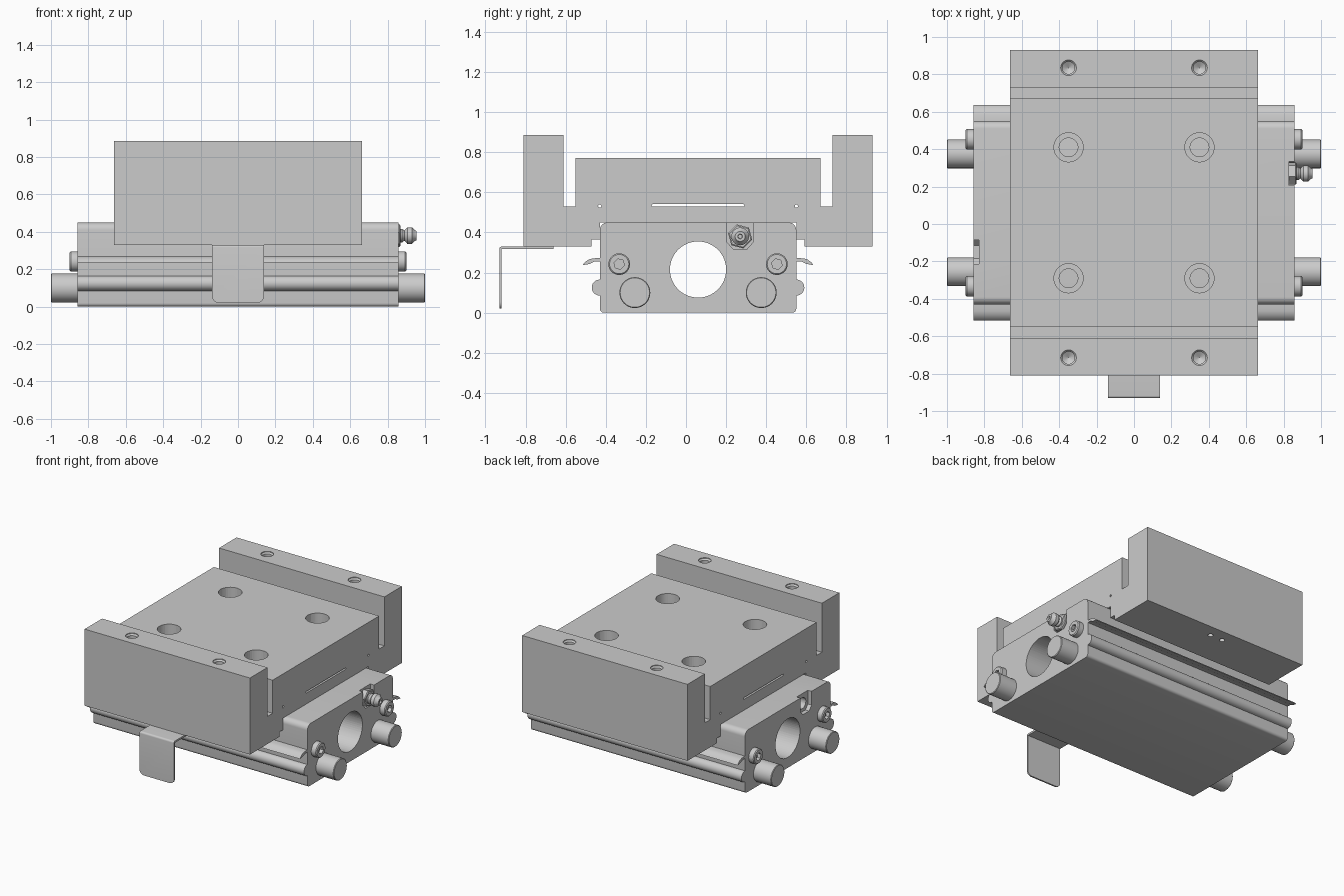
import bpy, bmesh, math
from mathutils import Vector

if "Cube" in bpy.data.objects:
    bpy.data.objects.remove(bpy.data.objects["Cube"])

CY = 0.06                      # symmetry plane of the slide in y
END, HALF = 0.858, 0.663       # half lengths of base body and carriage


def mir(y):
    return 2 * CY - y


def prism(bm, pts, x0, x1):
    """Extrude a (y, z) outline along x."""
    a = [bm.verts.new((x0, y, z)) for y, z in pts]
    b = [bm.verts.new((x1, y, z)) for y, z in pts]
    bm.faces.new(a)
    bm.faces.new(b[::-1])
    for i in range(len(pts)):
        j = (i + 1) % len(pts)
        bm.faces.new((a[i], b[i], b[j], a[j]))


def lathe(bm, prof, origin, axis, n=32):
    """Revolve (radius, distance) points around an axis, capped at both ends."""
    axis = Vector(axis)
    u = axis.orthogonal().normalized()
    v = axis.cross(u)
    rings = []
    for r, t in prof:
        rings.append([bm.verts.new(Vector(origin) + axis * t + r * (
            u * math.cos(2 * math.pi * k / n) + v * math.sin(2 * math.pi * k / n)))
            for k in range(n)])
    bm.faces.new(rings[0])
    bm.faces.new(rings[-1][::-1])
    for p, q in zip(rings, rings[1:]):
        for k in range(n):
            j = (k + 1) % n
            bm.faces.new((p[k], p[j], q[j], q[k]))


def finish(name, bm, smooth=True):
    bmesh.ops.recalc_face_normals(bm, faces=bm.faces)
    me = bpy.data.meshes.new(name)
    bm.to_mesh(me)
    bm.free()
    ob = bpy.data.objects.new(name, me)
    bpy.context.collection.objects.link(ob)
    bpy.ops.object.select_all(action='DESELECT')
    ob.select_set(True)
    bpy.context.view_layer.objects.active = ob
    if smooth:
        bpy.ops.object.shade_smooth_by_angle(angle=math.radians(30))
    return ob


def cut(ob, bm):
    """Subtract the cutter mesh from the object."""
    cutter = finish("cutter", bm, False)
    cutter.hide_render = True
    mod = ob.modifiers.new("cut", 'BOOLEAN')
    mod.operation, mod.solver, mod.object = 'DIFFERENCE', 'EXACT', cutter
    bpy.context.view_layer.objects.active = ob
    bpy.ops.object.modifier_apply(modifier=mod.name)
    bpy.data.objects.remove(cutter)
    bpy.ops.object.select_all(action='DESELECT')
    ob.select_set(True)
    bpy.ops.object.shade_smooth_by_angle(angle=math.radians(30))


def arc(cy, cz, r, a0, a1, n=8):
    return [(cy + r * math.cos(math.radians(a0 + (a1 - a0) * k / n)),
             cz + r * math.sin(math.radians(a0 + (a1 - a0) * k / n))) for k in range(n + 1)]


# Carriage: stepped U profile, right half mirrored to the left
half = [(0.55, 0.45), (0.55, 0.365), (0.59, 0.365), (0.59, 0.33), (0.93, 0.33), (0.93, 0.885),
        (0.73, 0.885), (0.73, 0.53), (0.67, 0.53), (0.67, 0.77)]
bm = bmesh.new()
prism(bm, half + [(mir(y), z) for y, z in reversed(half)], -HALF, HALF)
carriage = finish("carriage", bm)

bm = bmesh.new()
for x in (-0.35, 0.35):
    for y in (0.41, mir(0.41)):      # counterbored mounting holes
        lathe(bm, [(0.05, 0.40), (0.05, 0.65), (0.078, 0.65), (0.078, 0.8)], (x, y, 0), (0, 0, 1))
    for y in (0.835, mir(0.835)):    # drilled holes in the side walls
        lathe(bm, [(0.001, 0.66), (0.033, 0.68), (0.033, 0.87), (0.042, 0.88), (0.042, 0.92)],
              (x, y, 0), (0, 0, 1))
for x in (-0.05, 0.05):              # small holes underneath
    for y in (0.84, mir(0.84)):
        lathe(bm, [(0.018, 0.2), (0.018, 0.42)], (x, y, 0), (0, 0, 1), 16)
for y in (-0.43, 0.55):              # wire holes at the slot corners
    lathe(bm, [(0.008, -1), (0.008, 1)], (0, y, 0.531), (1, 0, 0), 12)
prism(bm, arc(0.285, 0.535, 0.006, -90, 90, 4) + arc(-0.165, 0.535, 0.006, 90, 270, 4), -1, 1)
cut(carriage, bm)

# Base body with rounded corners, tube bore and fitting pockets
L, R = -0.43, 0.55
bm = bmesh.new()
prism(bm, arc(R - 0.02, 0.02, 0.02, -90, 0, 5) + arc(R - 0.04, 0.41, 0.04, 0, 90)
      + arc(L + 0.04, 0.41, 0.04, 90, 180) + arc(L + 0.02, 0.02, 0.02, 180, 270, 5), -END, END)
body = finish("base_body", bm)
bm = bmesh.new()
lathe(bm, [(0.14, -1), (0.14, 1)], (0, CY, 0.215), (1, 0, 0), 64)
pocket = [(0.205, 0.5), (0.205, 0.35), (0.235, 0.318), (0.305, 0.318), (0.333, 0.35), (0.333, 0.5)]
prism(bm, pocket, END - 0.03, 1)
prism(bm, [(mir(y), z) for y, z in pocket], -1, -END + 0.03)
cut(body, bm)
bm = bmesh.new()
lathe(bm, [(0.04, 0.75), (0.04, 0.9)], (0, mir(0.27), 0.38), (-1, 0, 0))
cut(body, bm)

# Side fins and round ribs along the body
fin = [(0.54, 0.272), (0.585, 0.271), (0.607, 0.264), (0.625, 0.251), (0.635, 0.237),
       (0.6, 0.243), (0.575, 0.255), (0.54, 0.256)]
rib = [(0.54, 0.085)] + arc(0.55, 0.125, 0.04, -90, 90, 12) + [(0.54, 0.165)]
for part, prof in (("fin", fin), ("rib", rib)):
    for side, f in (("back", lambda y: y), ("front", mir)):
        bm = bmesh.new()
        prism(bm, [(f(y), z) for y, z in prof], -END, END)
        finish(f"{part}_{side}", bm)

# Bumper rods and socket screws on both ends
for s, end in ((1, "right"), (-1, "left")):
    for y, side in ((0.375, "back"), (mir(0.375), "front")):
        bm = bmesh.new()
        lathe(bm, [(0.077, END - 0.01), (0.077, 0.996), (0.073, 1.0)], (0, y, 0.1), (s, 0, 0), 48)
        finish(f"bumper_rod_{end}_{side}", bm)
    for y, side in ((0.453, "back"), (mir(0.453), "front")):
        bm = bmesh.new()
        lathe(bm, [(0.054, END - 0.01), (0.054, 0.894), (0.048, 0.9)], (0, y, 0.242), (s, 0, 0))
        screw = finish(f"end_screw_{end}_{side}", bm)
        bm = bmesh.new()
        lathe(bm, [(0.027, 0.875), (0.027, 0.95)], (0, y, 0.242), (s, 0, 0), 6)
        cut(screw, bm)

# Grease fitting: hex base and ball nozzle
bm = bmesh.new()
lathe(bm, [(0.062, 0.82), (0.062, 0.864), (0.055, 0.869)], (0, 0.27, 0.38), (1, 0, 0), 6)
finish("fitting_hex", bm)
bm = bmesh.new()
lathe(bm, [(0.036, 0.86), (0.036, 0.878), (0.027, 0.89), (0.044, 0.905), (0.044, 0.93),
           (0.03, 0.944), (0.025, 0.955), (0.012, 0.955), (0.01, 0.945)], (0, 0.27, 0.38), (1, 0, 0))
finish("fitting_nozzle", bm)

# Bent sheet bracket hanging off the front
bm = bmesh.new()
prism(bm, [(-0.66, 0.317), (-0.66, 0.33)] + arc(-0.918, 0.317, 0.013, 90, 180, 5)
      + [(-0.931, 0.02), (-0.92, 0.02), (-0.92, 0.317)], -0.138, 0.138)
corners = [e for e in bm.edges if all(abs(v.co.z - 0.02) < 1e-4 for v in e.verts)
           and abs(e.verts[0].co.x - e.verts[1].co.x) < 1e-4]
bmesh.ops.bevel(bm, geom=corners, offset=0.035, segments=6, profile=0.5, affect='EDGES')
finish("front_bracket", bm)
